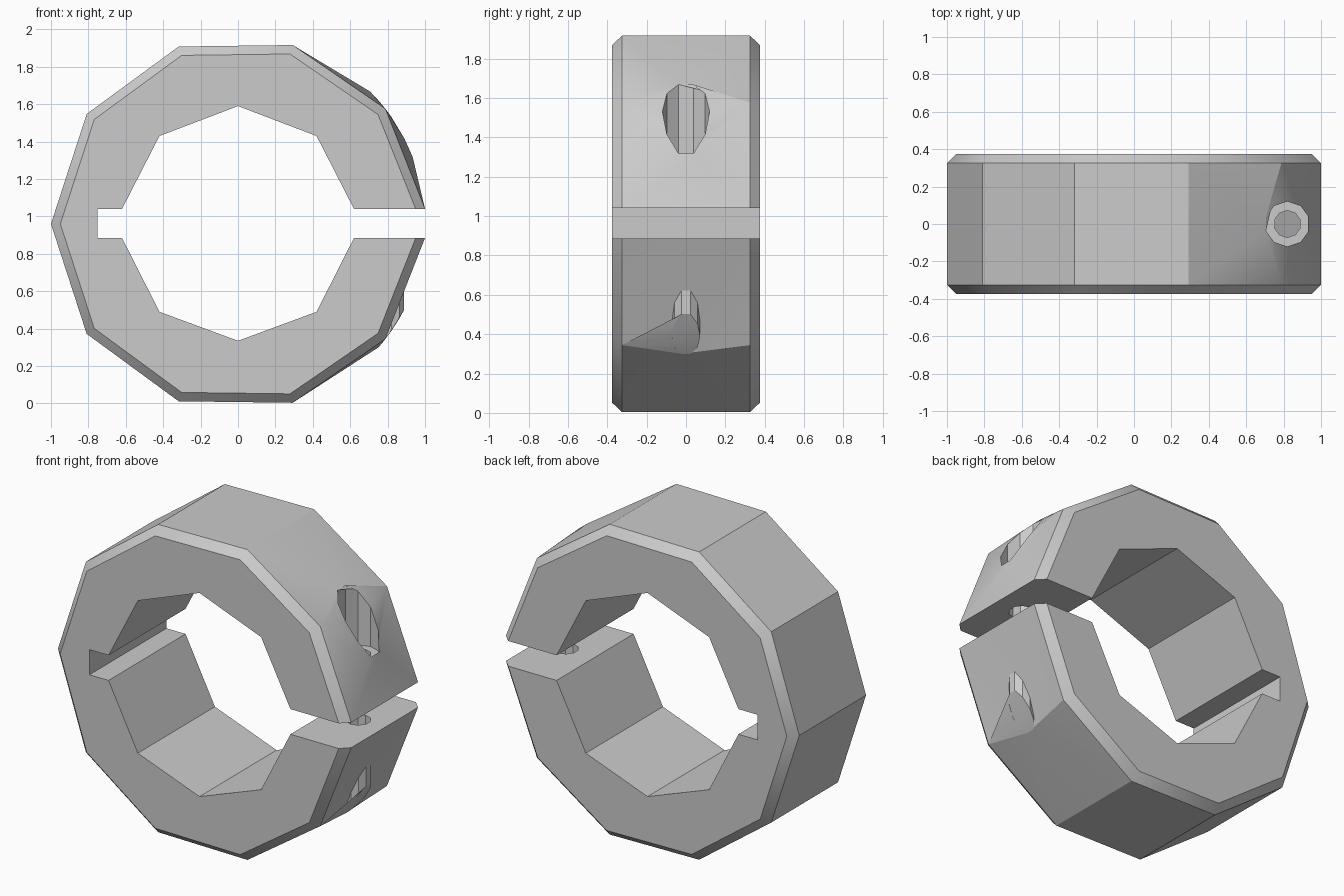
import bpy
import bmesh
from math import sin, cos, radians, atan2, sqrt, pi

cube = bpy.data.objects.get("Cube")
if cube:
    bpy.data.objects.remove(cube, do_unlink=True)

MID = 0.96                     # height of the ring's axis
SLOT_TOP, SLOT_LOW = 1.04, 0.885
HALF, EDGE = 0.375, 0.325      # half depth, and half depth inside the chamfer
HOLE_X = 0.82

grey = bpy.data.materials.new("plain grey")
grey.use_nodes = True
grey.diffuse_color = (0.6, 0.6, 0.6, 1)
grey.node_tree.nodes["Principled BSDF"].inputs["Base Color"].default_value = (0.6, 0.6, 0.6, 1)

bm = bmesh.new()


def ring_points(radius):
    """Outer profile from the top lip of the slot round to the lower lip."""
    angles = [38, 73, 108.5, 144, 180, 216, 251.5, 287, 322]
    arc = [(radius * cos(radians(a)), MID + radius * sin(radians(a))) for a in angles]
    return [(radius, SLOT_TOP)] + arc + [(radius, SLOT_LOW)]


def verts(points, y):
    return [bm.verts.new((x, y, z)) for x, z in points]


def hole_loop(radius, height):
    """Ten-sided loop round the screw axis; height is a function of x."""
    loop = []
    for k in range(10):
        a = 2 * pi * (k + 0.5) / 10
        x = HOLE_X + radius * cos(a)
        loop.append(bm.verts.new((x, radius * sin(a), height(x))))
    return loop


def tube(a, b):
    for k in range(len(a)):
        n = (k + 1) % len(a)
        bm.faces.new((a[k], a[n], b[n], b[k]))


def stitch(outer, inner):
    """Fill between a boundary and a hole loop with triangles."""
    def order(v):
        return atan2(v.co.y, v.co.x - HOLE_X)
    outer, inner = sorted(outer, key=order), sorted(inner, key=order)
    start = min(range(len(inner)), key=lambda k: (inner[k].co - outer[0].co).length)
    inner = inner[start:] + inner[:start]
    no, ni = len(outer), len(inner)
    i = j = 0
    while i < no or j < ni:
        a, b = outer[i % no], inner[j % ni]
        a2, b2 = outer[(i + 1) % no], inner[(j + 1) % ni]
        step_out = j == ni or (i < no and (a2.co - b.co).length < (b2.co - a.co).length)
        if step_out:
            bm.faces.new((a, a2, b))
            i += 1
        else:
            bm.faces.new((a, b2, b))
            j += 1


# Profiles: chamfered outside, eight-sided bore with a keyway on the left
bore = [(0.62, SLOT_LOW), (0.42, 0.49), (0, 0.335), (-0.42, 0.49), (-0.62, SLOT_LOW),
        (-0.75, SLOT_LOW), (-0.75, SLOT_TOP), (-0.62, SLOT_TOP),
        (-0.42, 1.43), (0, 1.59), (0.42, 1.43), (0.62, SLOT_TOP)]
front_rim, back_rim = verts(ring_points(0.95), -HALF), verts(ring_points(0.95), HALF)
front_out, back_out = verts(ring_points(1), -EDGE), verts(ring_points(1), EDGE)
front_in, back_in = verts(bore, -HALF), verts(bore, HALF)

# End faces
bm.faces.new(front_rim + front_in)
bm.faces.new(back_rim + back_in)

# Chamfers, outer wall and bore wall
last = len(front_out) - 1
for k in range(last):
    bm.faces.new((front_rim[k], front_rim[k + 1], front_out[k + 1], front_out[k]))
    bm.faces.new((back_rim[k], back_rim[k + 1], back_out[k + 1], back_out[k]))
    if 2 <= k < last - 2:
        bm.faces.new((front_out[k], front_out[k + 1], back_out[k + 1], back_out[k]))
for k in range(len(bore) - 1):
    bm.faces.new((front_in[k], front_in[k + 1], back_in[k + 1], back_in[k]))


# Screw hole: counterbored above the slot, plain below it
def upper(x):
    return MID + sqrt(1 - x * x)


def lower(x):
    return MID - sqrt(1 - x * x)


head_rim = hole_loop(0.12, upper)
head_floor = hole_loop(0.12, lambda x: 1.29)
shaft_top = hole_loop(0.072, lambda x: 1.29)
shaft_end = hole_loop(0.072, lambda x: SLOT_TOP)
low_start = hole_loop(0.072, lambda x: SLOT_LOW)
low_rim = hole_loop(0.072, lower)
for a, b in ((head_rim, head_floor), (head_floor, shaft_top),
             (shaft_top, shaft_end), (low_start, low_rim)):
    tube(a, b)

# Outer panels round the hole mouths
stitch(front_out[:3] + back_out[:3], head_rim)
stitch(front_out[-3:] + back_out[-3:], low_rim)

# Slot faces round the hole
for end, inside, loop in ((0, -1, shaft_end), (-1, 0, low_start)):
    stitch([front_rim[end], front_out[end], back_out[end], back_rim[end],
            front_in[inside], back_in[inside]], loop)

bmesh.ops.recalc_face_normals(bm, faces=bm.faces)
mesh = bpy.data.meshes.new("split_clamp_collar")
bm.to_mesh(mesh)
bm.free()
mesh.materials.append(grey)
collar = bpy.data.objects.new("split_clamp_collar", mesh)
bpy.context.collection.objects.link(collar)
bpy.ops.object.select_all(action='DESELECT')
collar.select_set(True)
bpy.context.view_layer.objects.active = collar
bpy.ops.object.shade_smooth_by_angle(angle=radians(30))
